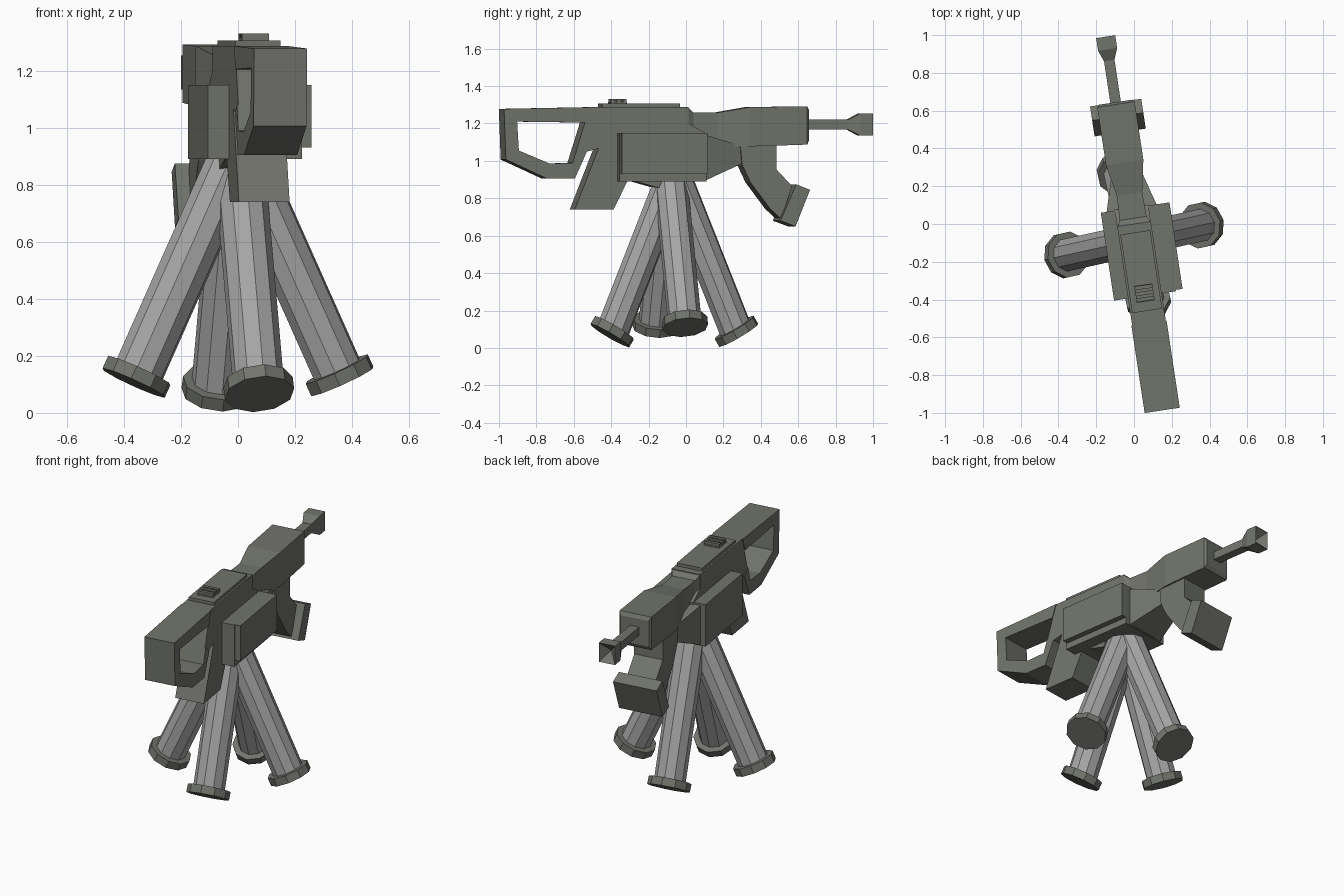
import bpy, bmesh, math
from mathutils import Vector, Matrix

if "Cube" in bpy.data.objects:
    bpy.data.objects.remove(bpy.data.objects["Cube"])

TURN = Matrix.Rotation(math.radians(8.6), 4, 'Z')   # the upper assembly is swung slightly


def material(name, rgb):
    m = bpy.data.materials.new(name)
    m.diffuse_color = (*rgb, 1)
    m.use_nodes = True
    m.node_tree.nodes["Principled BSDF"].inputs["Base Color"].default_value = m.diffuse_color
    return m


OLIVE = material("olive_grey", (0.165, 0.172, 0.15))
STEEL = material("light_steel", (0.38, 0.38, 0.38))


def finish(name, bm, mat, matrix=TURN):
    bmesh.ops.recalc_face_normals(bm, faces=bm.faces)
    bm.transform(matrix)
    me = bpy.data.meshes.new(name)
    bm.to_mesh(me)
    bm.free()
    me.materials.append(mat)
    ob = bpy.data.objects.new(name, me)
    bpy.context.collection.objects.link(ob)
    return ob


def profile(name, pts, x0, x1):
    """Side outline (y, z) extruded across x."""
    bm = bmesh.new()
    a = [bm.verts.new((x0, y, z)) for y, z in pts]
    b = [bm.verts.new((x1, y, z)) for y, z in pts]
    bm.faces.new(a)
    bm.faces.new(b[::-1])
    n = len(pts)
    for i in range(n):
        j = (i + 1) % n
        bm.faces.new((a[i], b[i], b[j], a[j]))
    return finish(name, bm, OLIVE)


def loft(name, stations):
    """Rectangular sections (y, half width, bottom, top) joined along y."""
    bm = bmesh.new()
    rings = [[bm.verts.new(p) for p in ((-w, y, lo), (w, y, lo), (w, y, hi), (-w, y, hi))]
             for y, w, lo, hi in stations]
    for r, s in zip(rings, rings[1:]):
        for i in range(4):
            j = (i + 1) % 4
            bm.faces.new((r[i], r[j], s[j], s[i]))
    bm.faces.new(rings[0])
    bm.faces.new(rings[-1])
    return finish(name, bm, OLIVE)


def box(name, x0, x1, y0, y1, z0, z1):
    return profile(name, [(y0, z0), (y1, z0), (y1, z1), (y0, z1)], x0, x1)


def tube(name, start, axis, length, radius, mat):
    """Ten-sided cylinder from start along axis."""
    bm = bmesh.new()
    bmesh.ops.create_cone(bm, cap_ends=True, segments=10,
                          radius1=radius, radius2=radius, depth=length)
    axis = axis.normalized()
    rot = axis.to_track_quat('Z', 'Y').to_matrix().to_4x4()
    return finish(name, bm, mat, Matrix.Translation(start + axis * length / 2) @ rot)


# Open shoulder stock
profile("stock", [(-.53, 1.287), (-.998, 1.278), (-.988, 1.007), (-.765, .905),
                  (-.615, .905), (-.55, 1.05), (-.599, 1.08), (-.627, .99),
                  (-.75, .985), (-.918, 1.055), (-.927, 1.21), (-.56, 1.205)], -.094, .094)

# Main body with the slanted rear grip
profile("body", [(-.53, 1.287), (-.56, 1.205), (-.599, 1.08), (-.55, 1.05),
                 (-.487, 1.066), (-.615, .74), (-.405, .74), (-.33, .893),
                 (.09, .893), (.09, 1.15), (0, 1.2), (0, 1.287)], -.09, .09)

# Side housings and raised right cover
box("side_housing", -.165, .168, -.385, .085, .89, 1.15)
box("side_cover", .168, .203, -.378, .085, .93, 1.15)
profile("belly_wedge", [(-.32, .9), (-.16, .855), (-.14, .9)], -.09, .09)

# Tapered lower front of the body
loft("lower_front", [(.08, .135, .893, 1.14), (.29, .075, .985, 1.08)])

# Front receiver, pinched behind and wide ahead
loft("receiver", [(-.005, .09, 1.07, 1.287), (.03, .072, 1.07, 1.258), (.16, .068, 1.07, 1.258),
                  (.33, .1, 1.077, 1.287), (.64, .1, 1.087, 1.292), (.652, .09, 1.11, 1.27)])

# Barrel and flared hollow muzzle
loft("barrel", [(.64, .028, 1.168, 1.22), (.88, .028, 1.168, 1.22)])
loft("muzzle", [(.875, .028, 1.166, 1.222), (.935, .051, 1.135, 1.253),
                (1.003, .051, 1.135, 1.253), (.95, .004, 1.19, 1.198)])

# Curved front handle with a wide end block
profile("front_handle", [(.28, 1.085), (.475, 1.085), (.475, .955), (.56, .865),
                         (.5, .69), (.44, .745), (.335, .885), (.29, .98)], -.09, .09)
profile("handle_end", [(.575, .875), (.65, .845), (.57, .65), (.475, .685)][:2]
        + [(.572, .65), (.49, .68)], -.137, .137)

# Top cover and ridged sight
box("top_plate", -.08, .08, -.465, -.045, 1.28, 1.306)
box("sight_base", -.048, .048, -.415, -.325, 1.3, 1.315)
for i in range(3):
    y = -.412 + i * .032
    box("sight_ridge_%d" % (i + 1), -.048, .048, y, y + .02, 1.31, 1.33)

# Four splayed legs with tilted round feet: heading, reach, sole height, foot tilt
LEGS = [("right", 12.5, .375, .11, 25), ("back", 102.5, .355, .068, 31),
        ("left", 192.5, .375, .105, 25), ("front", 282.5, .35, .066, 31)]
for side, heading, reach, height, tilt in LEGS:
    a, t = math.radians(heading), math.radians(tilt)
    out = Vector((math.cos(a), math.sin(a), 0))
    centre = Vector((0, -.085 if side in ("left", "right") else -.065, 0))
    sole = centre + out * reach + Vector((0, 0, height))
    foot_axis = Vector((0, 0, math.cos(t))) - out * math.sin(t)
    tube(side + "_foot", sole, foot_axis, .048, .123, OLIVE)
    start = sole + foot_axis * .03
    top = centre + Vector((0, 0, .93))
    tube(side + "_leg", start, top - start, (top - start).length, .09, STEEL)
